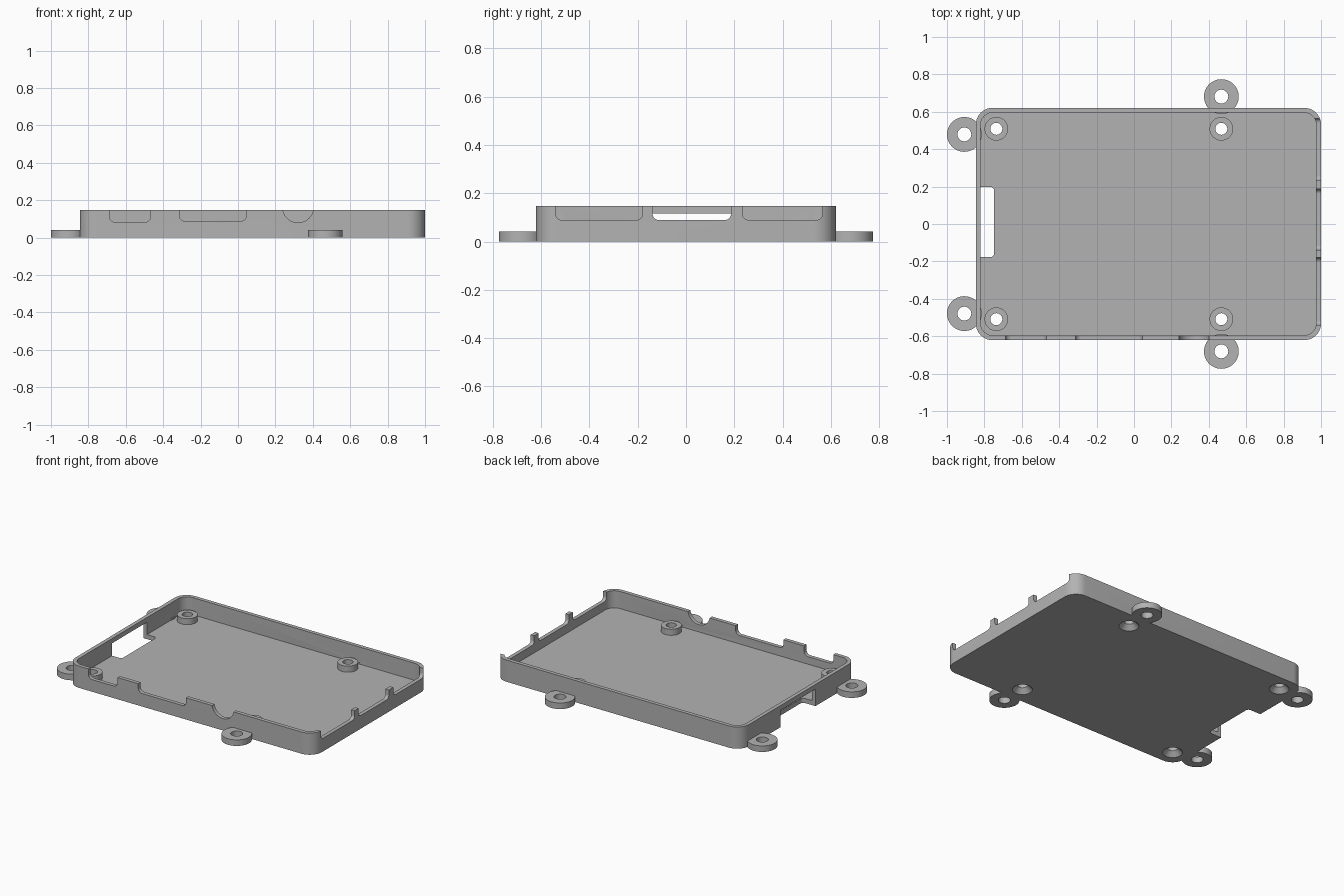
import bpy, bmesh, math
from mathutils import Matrix, Vector

cube = bpy.data.objects.get("Cube")
if cube:
    bpy.data.objects.remove(cube, do_unlink=True)

grey = bpy.data.materials.new("plain grey")
grey.use_nodes = True
grey.diffuse_color = (0.45, 0.45, 0.45, 1)
grey.node_tree.nodes["Principled BSDF"].inputs["Base Color"].default_value = (0.45, 0.45, 0.45, 1)

HEIGHT, FLOOR, WALL = 0.147, 0.031, 0.026
X0, X1, Y = -0.846, 1.0, 0.621


def rounded(a0, b0, a1, b1, r, steps=10):
    """Outline of a rectangle with rounded corners."""
    pts = []
    corners = [(a1 - r, b1 - r), (a0 + r, b1 - r), (a0 + r, b0 + r), (a1 - r, b0 + r)]
    for k, (ca, cb) in enumerate(corners):
        for i in range(steps + 1):
            t = math.pi / 2 * (k + i / steps)
            pts.append((ca + r * math.cos(t), cb + r * math.sin(t)))
    return pts


def make(name, bm):
    bmesh.ops.recalc_face_normals(bm, faces=bm.faces)
    mesh = bpy.data.meshes.new(name)
    bm.to_mesh(mesh)
    bm.free()
    mesh.materials.append(grey)
    ob = bpy.data.objects.new(name, mesh)
    bpy.context.collection.objects.link(ob)
    return ob


def prism(name, pts, lo, hi, axis="z"):
    """Extrude an outline along an axis from lo to hi."""
    place = {"x": lambda a, b: (lo, a, b),
             "y": lambda a, b: (a, lo, b),
             "z": lambda a, b: (a, b, lo)}[axis]
    bm = bmesh.new()
    face = bm.faces.new([bm.verts.new(place(a, b)) for a, b in pts])
    out = bmesh.ops.extrude_face_region(bm, geom=[face])
    verts = [g for g in out["geom"] if isinstance(g, bmesh.types.BMVert)]
    step = Vector([(hi - lo) * (axis == c) for c in "xyz"])
    bmesh.ops.translate(bm, verts=verts, vec=step)
    return make(name, bm)


def cone(name, x, y, z0, z1, r0, r1):
    bm = bmesh.new()
    bmesh.ops.create_cone(bm, cap_ends=True, segments=48, radius1=r0, radius2=r1, depth=z1 - z0,
                          matrix=Matrix.Translation((x, y, (z0 + z1) / 2)))
    return make(name, bm)


def combine(target, tool, operation):
    tool.hide_render = True
    mod = target.modifiers.new(operation.lower(), "BOOLEAN")
    mod.operation, mod.solver, mod.object = operation, "EXACT", tool
    bpy.context.view_layer.objects.active = target
    bpy.ops.object.modifier_apply(modifier=mod.name)
    bpy.data.objects.remove(tool, do_unlink=True)


# Open tray with rounded corners
tray = prism("case_tray", rounded(X0, -Y, X1, Y, 0.09), 0, HEIGHT)
cavity = prism("cavity", rounded(X0 + WALL, -Y + WALL, X1 - WALL, Y - WALL, 0.064), FLOOR, 0.3)
combine(tray, cavity, "DIFFERENCE")

# Port notches along the front wall
for a, b, z in [(-0.687, -0.468, 0.082), (-0.313, 0.045, 0.088)]:
    combine(tray, prism("front_notch", rounded(a, z, b, 0.3, 0.03), -0.7, -0.58, "y"), "DIFFERENCE")
ring = [(0.321 + 0.083 * math.cos(t * math.pi / 24), 0.163 + 0.083 * math.sin(t * math.pi / 24))
        for t in range(48)]
combine(tray, prism("round_notch", ring, -0.7, -0.58, "y"), "DIFFERENCE")

# Port notches along the side wall
for a, b in [(-0.54, -0.18), (-0.138, 0.186), (0.234, 0.565)]:
    combine(tray, prism("side_notch", rounded(a, 0.089, b, 0.3, 0.025), 0.96, 1.1, "x"), "DIFFERENCE")

# Card slot through floor and wall, leaving the top rail
slot = prism("card_slot", rounded(-1.0, -0.177, -0.748, 0.198, 0.02), -0.1, 0.115)
combine(tray, slot, "DIFFERENCE")

# Outer mounting tabs and inner standoffs, mirrored in y
for side in (1, -1):
    for x, y in [(-0.907, 0.479), (0.467, 0.681)]:
        combine(tray, cone("mounting_tab", x, side * y, 0, 0.041, 0.093, 0.093), "UNION")
        combine(tray, cone("tab_hole", x, side * y, -0.1, 0.1, 0.037, 0.037), "DIFFERENCE")
    for x in (-0.736, 0.467):
        y = side * 0.509
        combine(tray, cone("standoff", x, y, 0.015, 0.072, 0.063, 0.063), "UNION")
        combine(tray, cone("screw_hole", x, y, -0.1, 0.2, 0.032, 0.032), "DIFFERENCE")
        combine(tray, cone("countersink", x, y, -0.01, 0.032, 0.071, 0.031), "DIFFERENCE")

# Smooth the curved sides, keep the edges crisp
bpy.ops.object.select_all(action="DESELECT")
tray.select_set(True)
bpy.context.view_layer.objects.active = tray
bpy.ops.object.shade_smooth_by_angle(angle=math.radians(30))
